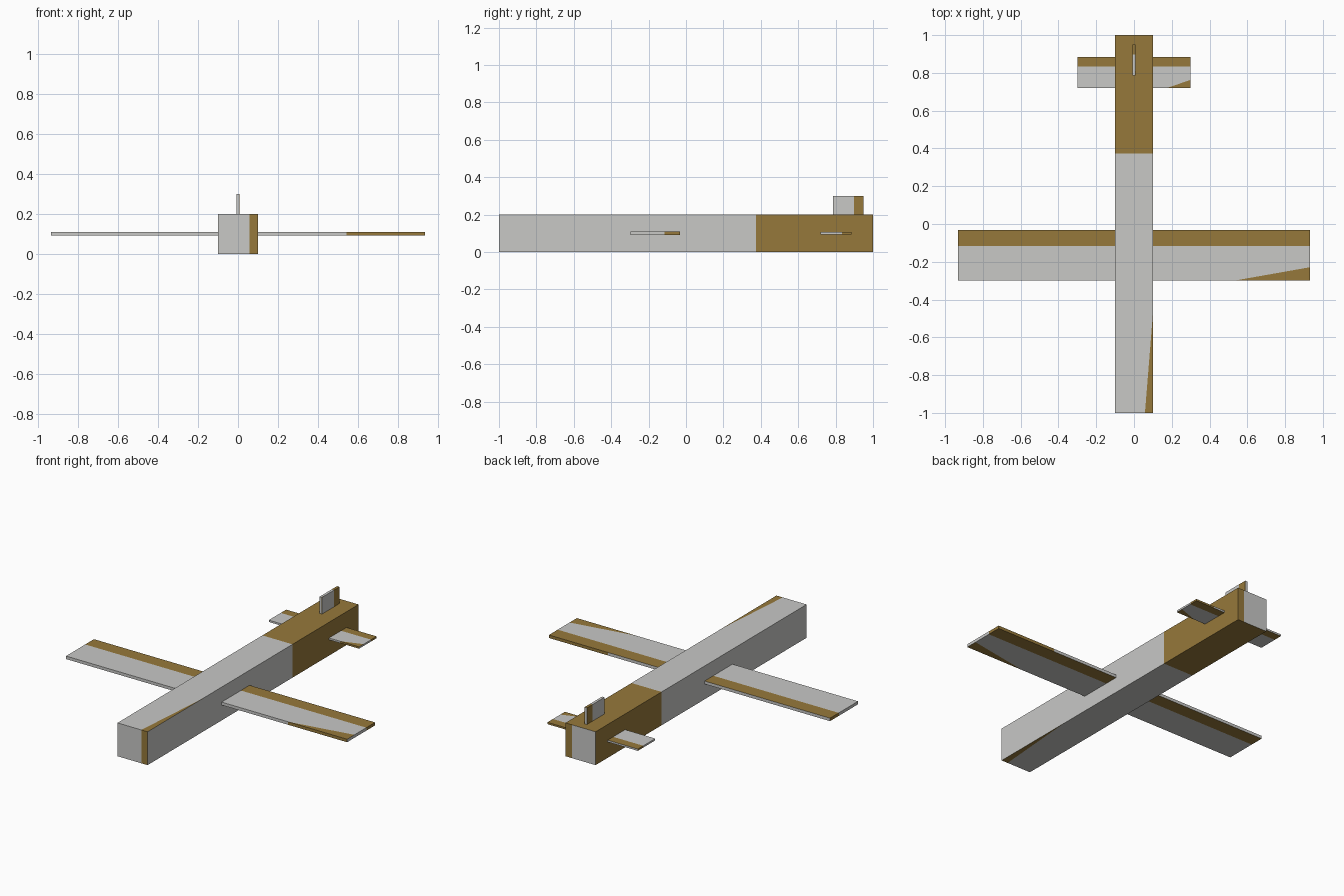
import bpy, bmesh
from mathutils import Vector

if "Cube" in bpy.data.objects:
    bpy.data.objects.remove(bpy.data.objects["Cube"])


def material(name, rgb):
    m = bpy.data.materials.new(name)
    m.diffuse_color = (*rgb, 1)
    m.use_nodes = True
    m.node_tree.nodes["Principled BSDF"].inputs["Base Color"].default_value = m.diffuse_color
    return m


GREY = material("light_grey", (0.58, 0.58, 0.565))
BROWN = material("golden_brown", (0.305, 0.19, 0.043))

# Paint layout shared by every part, in 0..1 coordinates of its box
REAR = 0.687             # rear band starts here along y
EDGE = 0.79              # brown strip on front and back ends starts here along x
TIP = 0.262              # the front corner wedge runs back this far along y


def is_brown(face):
    c, n = face.calc_center_median(), face.normal
    if abs(n.y) > 0.5:
        return c.x > EDGE
    if c.y > REAR:
        return True
    return abs(n.z) > 0.5 and TIP * (c.x - EDGE) - (1 - EDGE) * c.y > 1e-5


def painted_box(name, low, high):
    low, high = Vector(low), Vector(high)
    bm = bmesh.new()
    bmesh.ops.create_cube(bm, size=1)
    bmesh.ops.translate(bm, verts=bm.verts, vec=(0.5, 0.5, 0.5))
    # cut the faces along the colour borders
    for co, no in (((0, REAR, 0), (0, 1, 0)),
                   ((EDGE, 0, 0), (1, 0, 0)),
                   ((EDGE, 0, 0), (TIP, EDGE - 1, 0))):
        bmesh.ops.bisect_plane(bm, geom=bm.verts[:] + bm.edges[:] + bm.faces[:],
                               dist=1e-5, plane_co=co, plane_no=Vector(no).normalized())
    bm.normal_update()
    for f in bm.faces:
        f.material_index = int(is_brown(f))
    # stretch the unit box to its place
    size = high - low
    for v in bm.verts:
        v.co = low + Vector(a * b for a, b in zip(v.co, size))
    mesh = bpy.data.meshes.new(name)
    bm.to_mesh(mesh)
    bm.free()
    mesh.materials.append(GREY)
    mesh.materials.append(BROWN)
    obj = bpy.data.objects.new(name, mesh)
    bpy.context.collection.objects.link(obj)
    return obj


painted_box("fuselage", (-0.1, -1, 0), (0.1, 1, 0.2))
painted_box("main_wing", (-0.933, -0.298, 0.092), (0.933, -0.033, 0.11))
painted_box("tailplane", (-0.3, 0.72, 0.095), (0.3, 0.885, 0.106))
painted_box("tail_fin", (-0.008, 0.785, 0.1), (0.008, 0.95, 0.3))
